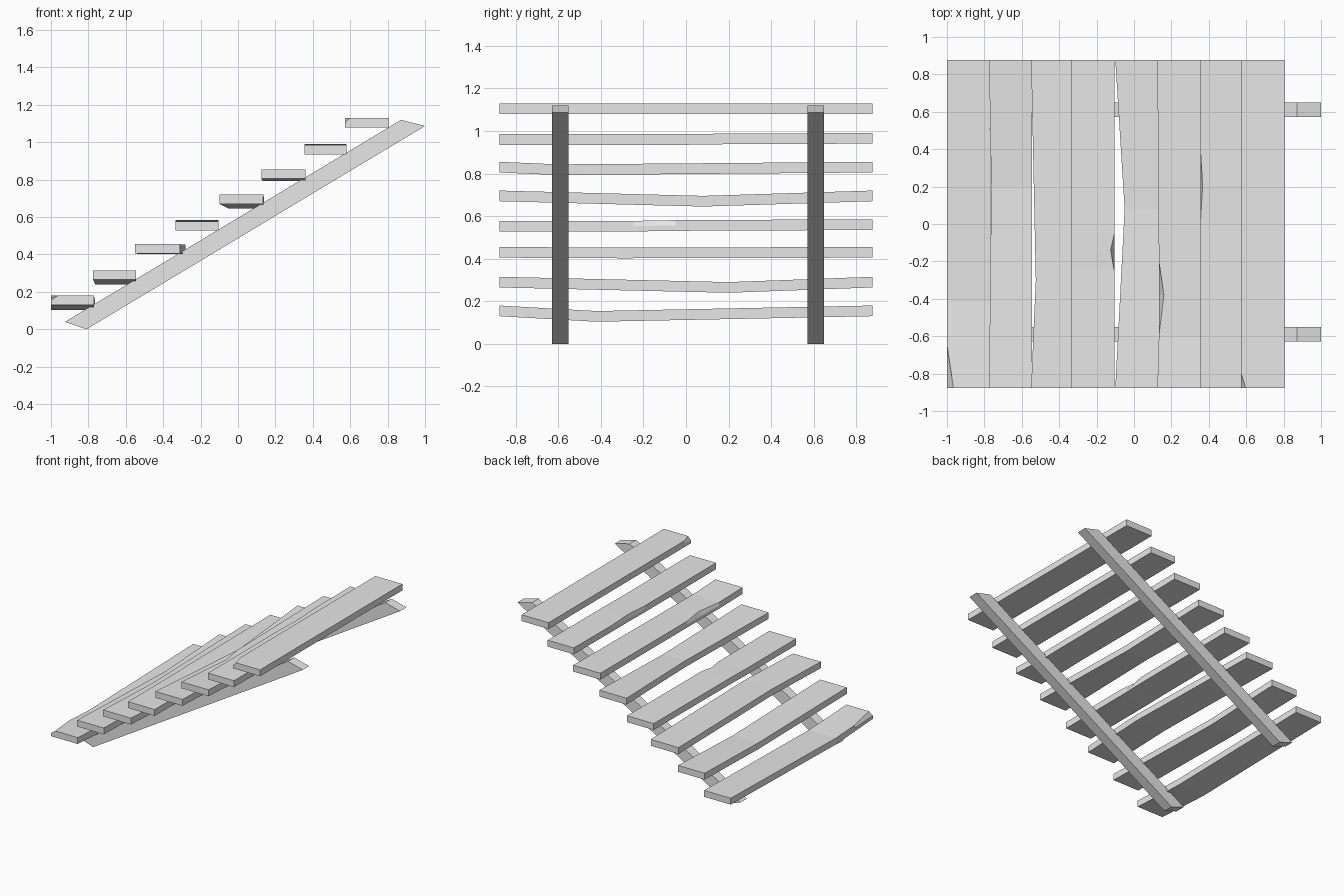
import bpy
import bmesh

cube = bpy.data.objects.get("Cube")
if cube:
    bpy.data.objects.remove(cube, do_unlink=True)

# Single weathered grey
grey = bpy.data.materials.new("plain_grey")
grey.use_nodes = True
grey.diffuse_color = (0.8, 0.8, 0.8, 1)
grey.node_tree.nodes["Principled BSDF"].inputs["Base Color"].default_value = (0.8, 0.8, 0.8, 1)

HALF = 0.877      # half length of a tread
THICK = 0.05      # tread thickness


def loft(name, rings):
    """Skin a row of equal-sized rings and cap both ends."""
    bm = bmesh.new()
    loops = [[bm.verts.new(p) for p in ring] for ring in rings]
    for a, b in zip(loops, loops[1:]):
        for i in range(len(a)):
            j = (i + 1) % len(a)
            bm.faces.new((a[i], a[j], b[j], b[i]))
    bm.faces.new(loops[0])
    bm.faces.new(loops[-1])
    bmesh.ops.recalc_face_normals(bm, faces=bm.faces)
    mesh = bpy.data.meshes.new(name)
    bm.to_mesh(mesh)
    bm.free()
    mesh.materials.append(grey)
    obj = bpy.data.objects.new(name, mesh)
    bpy.context.collection.objects.link(obj)
    return obj


def station(y, dz=0, left=0, right=0, chip_left=0, chip_right=0):
    """Warp of a tread at y: sag, edge shifts and chipped top edges."""
    return y, dz, left, right, chip_left, chip_right


def tread(name, x0, x1, z, stations):
    rings = []
    for y, dz, left, right, chip_l, chip_r in stations:
        a, b, low = x0 + left, x1 + right, z + dz
        mid, top = low + THICK * 0.5, low + THICK
        rings.append([(a, y, low), (b, y, low), (b, y, mid),
                      (b - chip_r, y, top), (a + chip_l, y, top), (a, y, mid)])
    return loft(name, rings)


front, back = station(-HALF), station(HALF)

# Warped and chipped treads, lowest first
treads = [
    (-1.0, -0.77, 0.13, [station(-HALF, chip_left=0.035), station(-0.65, -0.013),
                         station(-0.42, -0.026, right=0.005), back]),
    (-0.775, -0.545, 0.265, [front, station(0.2, -0.025, left=0.012), back]),
    (-0.55, -0.31, 0.405, [front, station(-0.3, -0.003, left=0.025, right=0.03), back]),
    (-0.335, -0.105, 0.527, [front, station(-0.25), station(-0.14, 0.003, chip_right=0.02),
                             station(-0.05, 0.004), station(HALF, 0.008)]),
    (-0.10, 0.135, 0.67, [front, station(0.08, -0.025, left=0.05, right=0.005), back]),
    (0.125, 0.36, 0.805, [front, station(-0.6, -0.012, left=0.008),
                          station(-0.38, -0.01, left=0.01, chip_left=0.025),
                          station(-0.2, -0.009, left=0.008), back]),
    (0.355, 0.58, 0.935, [front, station(0), station(0.2, 0.003, chip_left=0.012),
                          station(0.4, 0.003), station(HALF, 0.006)]),
    (0.572, 0.805, 1.08, [station(-HALF, chip_left=0.025), station(-0.8), back]),
]
for n, (x0, x1, z, stations) in enumerate(treads, 1):
    tread(f"tread_{n}", x0, x1, z, stations)

# Two sloping stringers beneath the treads
profile = [(-0.925, 0.04), (-0.81, 0.0), (1.0, 1.087), (0.872, 1.12)]
for name, y in (("front_stringer", -0.59), ("back_stringer", 0.61)):
    loft(name, [[(x, y + s, z) for x, z in profile] for s in (-0.039, 0.039)])
